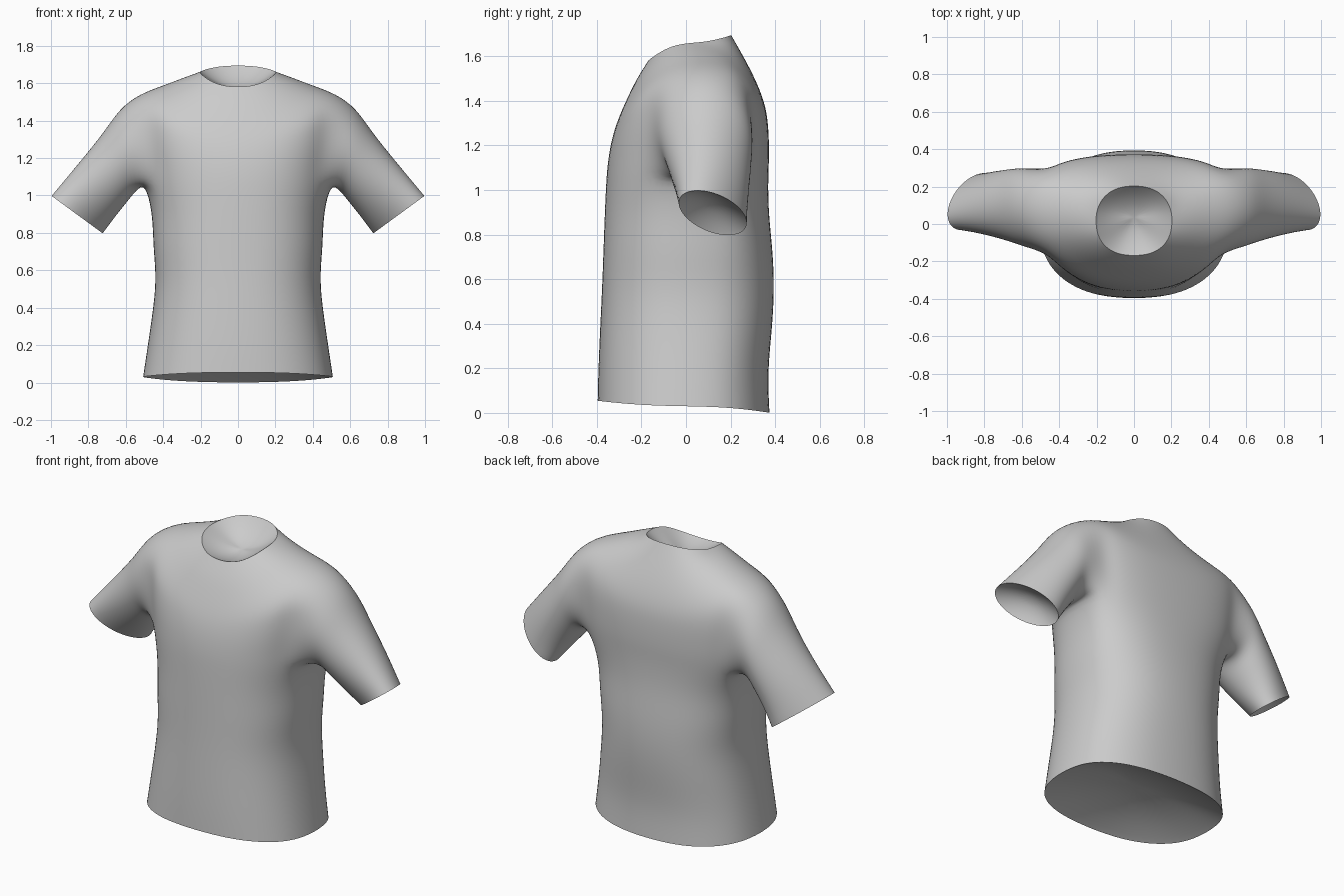
import bpy, bmesh
from math import sin, cos, pi
from mathutils import Vector

if "Cube" in bpy.data.objects:
    bpy.data.objects.remove(bpy.data.objects["Cube"])

SEG = 24          # vertices around the torso
HALF = 2          # armhole half width in columns
ARM = (6, 10)     # torso rows spanned by the armhole

# torso rings: half width, front y, middle y, back y, front z, side z, back z, back squareness
TORSO = [
    (0.512, -0.400, 0.00, 0.378, 0.055, 0.03, 0.00, 0.80),
    (0.488, -0.397, 0.01, 0.368, 0.20, 0.19, 0.18, 0.80),
    (0.458, -0.388, 0.02, 0.390, 0.40, 0.39, 0.38, 0.80),
    (0.440, -0.380, 0.02, 0.400, 0.56, 0.56, 0.56, 0.80),
    (0.458, -0.374, 0.03, 0.392, 0.73, 0.73, 0.73, 0.75),
    (0.460, -0.368, 0.05, 0.372, 0.90, 0.90, 0.90, 0.70),
    (0.500, -0.362, 0.08, 0.370, 1.04, 1.07, 1.05, 0.55),
    (0.510, -0.356, 0.08, 0.374, 1.11, 1.18, 1.13, 0.48),
    (0.525, -0.346, 0.08, 0.374, 1.18, 1.30, 1.21, 0.48),
    (0.535, -0.330, 0.08, 0.370, 1.25, 1.43, 1.29, 0.48),
    (0.530, -0.306, 0.08, 0.360, 1.32, 1.55, 1.37, 0.60),
    (0.410, -0.266, 0.07, 0.325, 1.41, 1.59, 1.47, 0.70),
    (0.300, -0.222, 0.05, 0.270, 1.50, 1.63, 1.58, 0.80),
    (0.205, -0.170, 0.02, 0.205, 1.58, 1.66, 1.695, 0.95),   # neckline
]

# sleeve rings: top x, z / bottom x, z / front y, back y, forward lean of the top
SLEEVE = [
    (0.635, 1.47, 0.545, 1.02, -0.125, 0.305, 0.00),
    (0.715, 1.345, 0.585, 0.97, -0.10, 0.30, 0.01),
    (0.85, 1.18, 0.65, 0.89, -0.065, 0.285, 0.03),
    (1.00, 1.00, 0.72, 0.795, -0.02, 0.26, 0.07),        # cuff
]


def squarish(v, power=0.85):
    return abs(v) ** power * (1 if v >= 0 else -1)


def torso_ring(bm, rx, yf, yc, yb, zf, zs, zb, back):
    ring = []
    for i in range(SEG):
        a = 2 * pi * i / SEG
        s = sin(a)
        depth, z_end, power = (yc - yf, zf, 0.85) if s >= 0 else (yb - yc, zb, back)
        ring.append(bm.verts.new((rx * squarish(cos(a)),
                                  yc - depth * squarish(s, power),
                                  zs + (z_end - zs) * abs(s) ** 1.7)))
    return ring


def bridge(bm, a, b, skip=()):
    n = len(a)
    for i in range(n):
        if i not in skip:
            j = (i + 1) % n
            bm.faces.new((a[i], a[j], b[j], b[i]))


def close_opening(bm, rim, inward):
    """Hollow bowl set into an opening, with a crisp rim."""
    crease = bm.edges.layers.float["crease_edge"]
    n = len(rim)
    mid = sum((v.co for v in rim), Vector()) / n
    inward = Vector(inward)
    prev = rim
    for s in (0.93, 0.66, 0.33):
        ring = [bm.verts.new(mid + (v.co - mid) * s + inward * (1 - s * s)) for v in rim]
        bridge(bm, prev, ring)
        prev = ring
    tip = bm.verts.new(mid + inward)
    for i in range(n):
        bm.faces.new((prev[i], prev[(i + 1) % n], tip))
        e = bm.edges.get((rim[i], rim[(i + 1) % n]))
        e[crease] = 1.0
        e.smooth = False


bm = bmesh.new()
bm.edges.layers.float.new("crease_edge")

# body, leaving the two armholes open
rows = [torso_ring(bm, *r) for r in TORSO]
holes = {(c + k) % SEG for c in (0, SEG // 2) for k in range(-HALF, HALF)}
for r in range(len(rows) - 1):
    bridge(bm, rows[r], rows[r + 1], holes if ARM[0] <= r < ARM[1] else ())

# armhole outline, from the shoulder top forwards and round
lo, hi = ARM
path = [(hi, c) for c in range(0, HALF + 1)]
path += [(r, HALF) for r in range(hi - 1, lo, -1)]
path += [(lo, c) for c in range(HALF, -HALF - 1, -1)]
path += [(r, -HALF) for r in range(lo + 1, hi)]
path += [(hi, c) for c in range(-HALF, 0)]

# sleeves grown out of the armholes
for side in (1, -1):
    prev = [rows[r][(c if side > 0 else SEG // 2 - c) % SEG] for r, c in path]
    n = len(prev)
    for tx, tz, bx, bz, yf, yb, lean in SLEEVE:
        ring = []
        for k in range(n):
            u, v = cos(2 * pi * k / n), sin(2 * pi * k / n)
            ring.append(bm.verts.new((side * ((tx + bx) + u * (tx - bx)) / 2,
                                      (yf + yb) / 2 - v * (yb - yf) / 2 - lean * u,
                                      ((tz + bz) + u * (tz - bz)) / 2)))
        bridge(bm, prev, ring)
        prev = ring
    close_opening(bm, prev, (-0.035 * side, 0, 0.045))

# inside of hem and collar
close_opening(bm, rows[0], (0, 0, 0.12))
close_opening(bm, rows[-1], (0, 0.02, -0.08))

bmesh.ops.recalc_face_normals(bm, faces=bm.faces)
for f in bm.faces:
    f.smooth = True
mesh = bpy.data.meshes.new("shirt")
bm.to_mesh(mesh)
bm.free()

shirt = bpy.data.objects.new("shirt", mesh)
bpy.context.collection.objects.link(shirt)
sub = shirt.modifiers.new("smooth_cloth", 'SUBSURF')
sub.levels = sub.render_levels = 2
